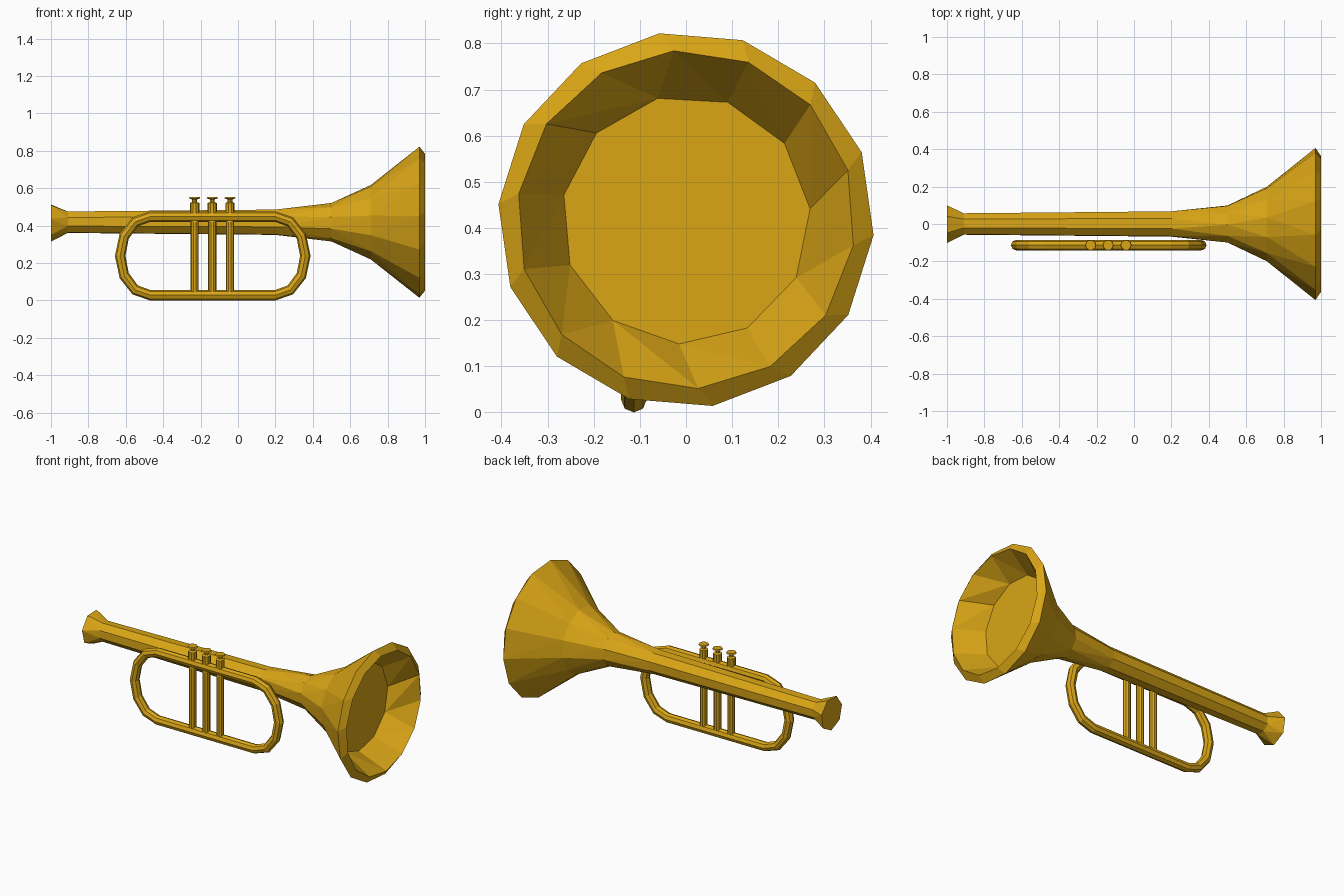
import bpy, bmesh
from math import sin, cos, pi, radians
from mathutils import Vector

if "Cube" in bpy.data.objects:
    bpy.data.objects.remove(bpy.data.objects["Cube"])

brass = bpy.data.materials.new("brass")
brass.diffuse_color = (0.70, 0.38, 0.008, 1)
brass.use_nodes = True
brass.node_tree.nodes["Principled BSDF"].inputs["Base Color"].default_value = brass.diffuse_color


def ring(centre, u, v, r, n, phase=0.0):
    """Polygon of n points around centre in the plane of u and v."""
    c, u, v = Vector(centre), Vector(u), Vector(v)
    return [c + r * (cos(phase + 2 * pi * i / n) * u + sin(phase + 2 * pi * i / n) * v)
            for i in range(n)]


def skin(name, rings, closed=False):
    """Join successive rings; side counts may differ from ring to ring."""
    bm = bmesh.new()
    loops = [[bm.verts.new(p) for p in r] for r in rings]
    pairs = list(zip(loops, loops[1:]))
    if closed:
        pairs.append((loops[-1], loops[0]))
    else:
        bm.faces.new(loops[0])
        bm.faces.new(loops[-1])
    for a, b in pairs:
        n, m = len(a), len(b)
        if n == m:
            for i in range(n):
                bm.faces.new((a[i], a[(i + 1) % n], b[(i + 1) % n], b[i]))
            continue
        i = j = 0
        while i < n or j < m:
            if j == m or (i < n and (i + 1) / n <= (j + 1) / m):
                bm.faces.new((a[i % n], a[(i + 1) % n], b[j % m]))
                i += 1
            else:
                bm.faces.new((a[i % n], b[(j + 1) % m], b[j % m]))
                j += 1
    bmesh.ops.recalc_face_normals(bm, faces=bm.faces)
    mesh = bpy.data.meshes.new(name)
    bm.to_mesh(mesh)
    bm.free()
    mesh.materials.append(brass)
    obj = bpy.data.objects.new(name, mesh)
    bpy.context.collection.objects.link(obj)
    return obj


# Horn: mouthpiece, long pipe, flared bell, rim and recessed bell floor
# (x, radius, sides, phase in degrees)
horn = [(-1.0, 0.103, 7, 15), (-0.91, 0.061, 8, 20), (0.2, 0.072, 8, 20),
        (0.5, 0.103, 10, 20), (0.71, 0.202, 12, 20), (0.97, 0.408, 14, 21),
        (1.0, 0.367, 14, 17), (0.84, 0.27, 11, 5)]
skin("horn_body", [ring((x, 0, 0.418), (0, 1, 0), (0, 0, 1), r, n, radians(p))
                   for x, r, n, p in horn])

# Oblong tube loop in front of the pipe
Y = -0.113
STEPS = 6
rings = []
for cx, start in ((0.2, -pi / 2), (-0.47, pi / 2)):
    for k in range(STEPS + 1):
        a = start + pi * k / STEPS
        out = (cos(a), 0, sin(a))
        rings.append(ring((cx + 0.16 * cos(a), Y, 0.238 + 0.21 * sin(a)),
                          out, (0, 1, 0), 0.028, 8))
skin("tube_loop", rings, closed=True)

# Three valves with casing, stem and finger button
valve = [(0.04, 0.022), (0.42, 0.022), (0.432, 0.014), (0.465, 0.014),
         (0.468, 0.025), (0.52, 0.025), (0.526, 0.013), (0.54, 0.013),
         (0.546, 0.03), (0.553, 0.027)]
for i, x in enumerate((-0.232, -0.138, -0.043)):
    skin(f"valve_{i + 1}", [ring((x, Y, z), (1, 0, 0), (0, 1, 0), r, 10)
                            for z, r in valve])
